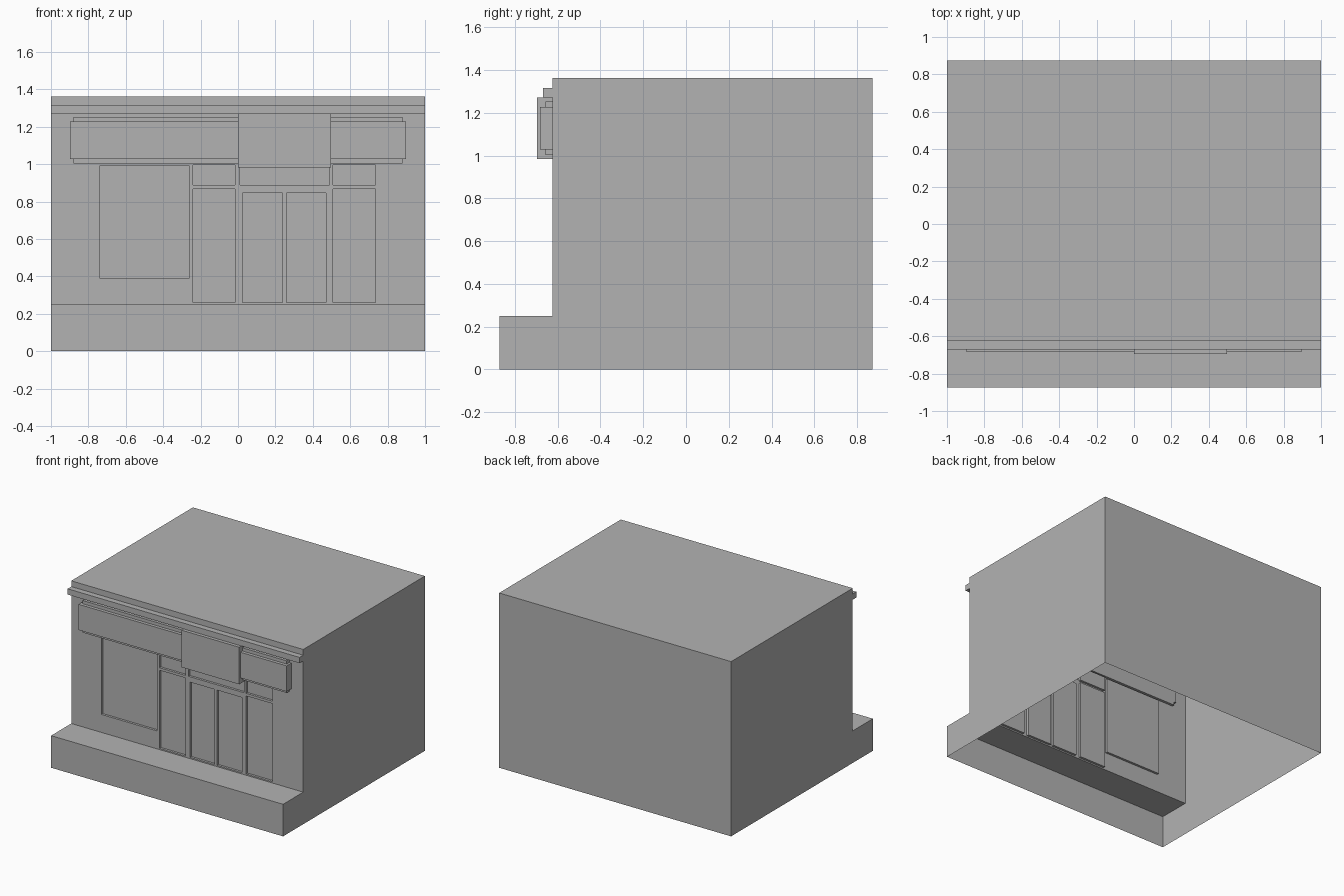
import bpy
import bmesh

cube = bpy.data.objects.get("Cube")
if cube:
    bpy.data.objects.remove(cube, do_unlink=True)

# One plain grey for the whole building
GREY = (0.45, 0.45, 0.45, 1)
grey = bpy.data.materials.new("plain grey")
grey.use_nodes = True
grey.diffuse_color = GREY
grey.node_tree.nodes["Principled BSDF"].inputs["Base Color"].default_value = GREY

WALL, STREET, BACK = -0.625, -0.873, 0.873
STEP, ROOF = 0.25, 1.362
RECESS = 0.018


def finish(name, bm):
    mesh = bpy.data.meshes.new(name)
    bm.to_mesh(mesh)
    bm.free()
    mesh.materials.append(grey)
    obj = bpy.data.objects.new(name, mesh)
    bpy.context.collection.objects.link(obj)
    return obj


def quad(bm, points):
    return bm.faces.new([bm.verts.new(p) for p in points])


def box(name, x0, x1, y0, y1, z0, z1):
    bm = bmesh.new()
    bmesh.ops.create_cube(bm, size=1)
    for v in bm.verts:
        v.co.x = x1 if v.co.x > 0 else x0
        v.co.y = y1 if v.co.y > 0 else y0
        v.co.z = z1 if v.co.z > 0 else z0
    return finish(name, bm)


# Building shell: side profile swept across the width, open below and at the shop front
profile = [(STREET, 0), (STREET, STEP), (WALL, STEP), (WALL, ROOF), (BACK, ROOF), (BACK, 0)]
bm = bmesh.new()
right = [bm.verts.new((-1, y, z)) for y, z in profile]
left = [bm.verts.new((1, y, z)) for y, z in profile]
bm.faces.new(right)
bm.faces.new(left[::-1])
for i in range(len(profile) - 1):
    if i != 2:
        bm.faces.new((right[i], left[i], left[i + 1], right[i + 1]))
bmesh.ops.recalc_face_normals(bm, faces=bm.faces)
finish("building_shell", bm)

# Recessed panels in the shop front: x0, x1, z0, z1
SILL, HEAD = 0.26, 0.995
panels = [
    (-0.74, -0.26, 0.39, 0.99),       # display window
    (-0.24, -0.015, SILL, 0.868),     # side window
    (-0.24, -0.015, 0.888, HEAD),     # transom above it
    (0.01, 0.49, 0.888, HEAD),        # transom above the doors
    (0.025, 0.237, SILL, 0.846),      # door leaf
    (0.258, 0.47, SILL, 0.846),       # door leaf
    (0.508, 0.735, SILL, 0.868),      # side window
    (0.508, 0.735, 0.888, HEAD),      # transom above it
]

# Shop front wall, divided along the panel edges with the panels left open
xs = sorted({-1, 1} | {x for p in panels for x in p[:2]})
zs = sorted({STEP, ROOF} | {z for p in panels for z in p[2:]})
bm = bmesh.new()
for x0, x1 in zip(xs, xs[1:]):
    for z0, z1 in zip(zs, zs[1:]):
        cx, cz = (x0 + x1) / 2, (z0 + z1) / 2
        if not any(a < cx < b and c < cz < d for a, b, c, d in panels):
            quad(bm, [(x0, WALL, z0), (x1, WALL, z0), (x1, WALL, z1), (x0, WALL, z1)])

# Panel reveals and panes
for x0, x1, z0, z1 in panels:
    loop = [(x0, z0), (x1, z0), (x1, z1), (x0, z1)]
    quad(bm, [(x, WALL + RECESS, z) for x, z in loop])
    for (ax, az), (bx, bz) in zip(loop, loop[1:] + loop[:1]):
        quad(bm, [(ax, WALL, az), (bx, WALL, bz),
                  (bx, WALL + RECESS, bz), (ax, WALL + RECESS, az)])
bmesh.ops.remove_doubles(bm, verts=bm.verts, dist=0.0001)
finish("shop_front", bm)

# Cornice and layered fascia boards
INNER = WALL + 0.02
box("cornice", -1, 1, -0.67, WALL, 1.272, 1.317)
box("fascia_backing", -0.88, 0.88, -0.657, INNER, 1.003, 1.253)
box("fascia_board", -0.897, 0.897, -0.682, INNER, 1.028, 1.228)
box("entrance_board", 0, 0.498, -0.696, INNER, 0.983, 1.272)
